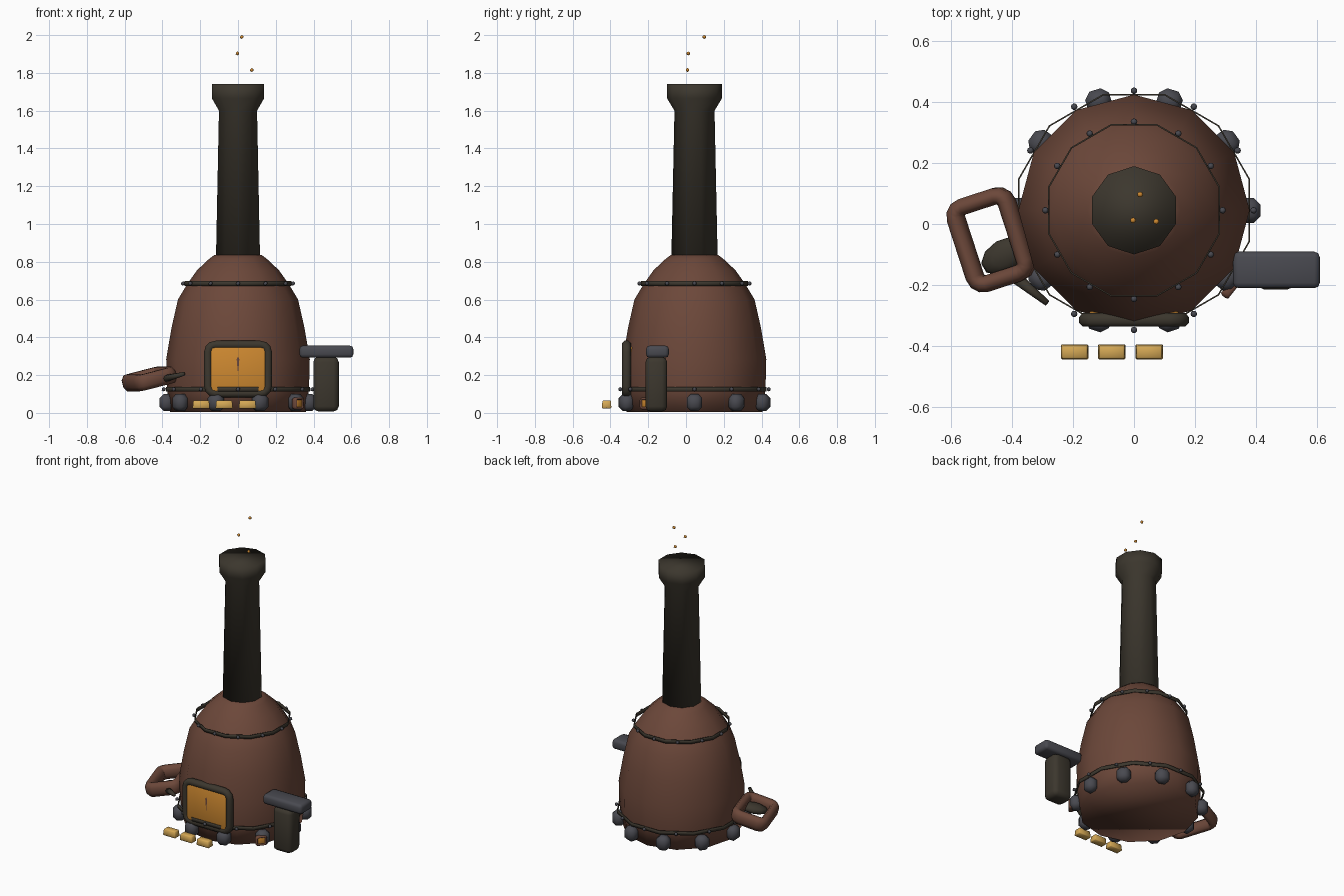
import bpy, bmesh, math
from math import pi, cos, sin
from mathutils import Vector, Matrix

if "Cube" in bpy.data.objects:
    bpy.data.objects.remove(bpy.data.objects["Cube"])

CY = 0.045  # depth of the furnace axis


def material(name, rgb):
    m = bpy.data.materials.new(name)
    m.diffuse_color = (*rgb, 1)
    m.use_nodes = True
    m.node_tree.nodes["Principled BSDF"].inputs["Base Color"].default_value = m.diffuse_color
    return m


BRICK = material("fired_brick", (0.150, 0.064, 0.042))
IRON = material("sooty_iron", (0.045, 0.038, 0.027))
STONE = material("grey_stone", (0.066, 0.067, 0.080))
GLOW = material("glowing_orange", (0.62, 0.25, 0.03))
GOLD = material("pale_gold", (0.66, 0.39, 0.09))


def finish(name, bm, mat, loc=(0, 0, 0), rot=(0, 0, 0)):
    bmesh.ops.recalc_face_normals(bm, faces=bm.faces)
    for f in bm.faces:
        f.smooth = True
    me = bpy.data.meshes.new(name)
    bm.to_mesh(me)
    bm.free()
    me.materials.append(mat)
    ob = bpy.data.objects.new(name, me)
    ob.location, ob.rotation_euler = loc, rot
    bpy.context.collection.objects.link(ob)
    return ob


def lathe(name, profile, sides, start, mat, caps=True):
    bm = bmesh.new()
    rings = [[bm.verts.new((r * cos(start + 2 * pi * i / sides),
                            r * sin(start + 2 * pi * i / sides), z))
              for i in range(sides)] for r, z in profile]
    for a, b in zip(rings, rings[1:]):
        for i in range(sides):
            j = (i + 1) % sides
            bm.faces.new((a[i], a[j], b[j], b[i]))
    if caps:
        bm.faces.new(rings[0])
        bm.faces.new(rings[-1])
    return finish(name, bm, mat, (0, CY, 0))


def block(name, size, bevel, mat, loc, rot=(0, 0, 0), taper=1.0, segs=2):
    bm = bmesh.new()
    bmesh.ops.create_cube(bm, size=1)
    for v in bm.verts:
        k = taper if v.co.z > 0 else 1
        v.co = Vector((v.co.x * size[0] * k, v.co.y * size[1] * k, v.co.z * size[2]))
    if bevel:
        bmesh.ops.bevel(bm, geom=bm.edges[:], offset=bevel, segments=segs,
                        profile=0.5, affect='EDGES')
    return finish(name, bm, mat, loc, rot)


def rounded_frame(name, w, h, corner, band, depth, mat, loc, rot):
    """Rounded rectangular ring (half sizes w, h) with a softened section."""
    c, d = band * 0.28, depth * 0.28
    section = [(0, depth / 2 - d), (-c, depth / 2), (c - band, depth / 2),
               (-band, depth / 2 - d)]
    section += [(s, -z) for s, z in reversed(section)]
    bm = bmesh.new()
    rings = []
    for q, (sx, sy) in enumerate([(1, 1), (-1, 1), (-1, -1), (1, -1)]):
        for k in range(4):
            a = q * pi / 2 + k * pi / 6
            rings.append([bm.verts.new((sx * (w - corner) + (corner + s) * cos(a),
                                        sy * (h - corner) + (corner + s) * sin(a), z))
                          for s, z in section])
    for i, a in enumerate(rings):
        b = rings[(i + 1) % len(rings)]
        for k in range(8):
            m = (k + 1) % 8
            bm.faces.new((a[k], a[m], b[m], b[k]))
    return finish(name, bm, mat, loc, rot)


def bead(name, r, mat, loc):
    bm = bmesh.new()
    bmesh.ops.create_icosphere(bm, subdivisions=1, radius=r)
    return finish(name, bm, mat, loc)


# Furnace dome and chimney
lathe("furnace_body", [(0.36, 0.005), (0.376, 0.13), (0.38, 0.285), (0.352, 0.45),
                       (0.318, 0.60), (0.27, 0.68), (0.217, 0.755),
                       (0.153, 0.815), (0.125, 0.836)], 12, pi / 2, BRICK)
lathe("chimney", [(0.123, 0.80), (0.106, 1.60), (0.145, 1.665), (0.145, 1.742)],
      10, pi / 2, IRON)

# Iron bands with rivets
for label, r, z in (("lower", 0.395, 0.125), ("upper", 0.293, 0.685)):
    band = lathe(label + "_band", [(r, z - 0.012), (r, z + 0.012)], 12, pi / 12,
                 IRON, caps=False)
    wall = band.modifiers.new("thickness", 'SOLIDIFY')
    wall.thickness = 0.005
    for i in range(12):
        a = i * pi / 6
        bead(label + "_rivet", 0.012, STONE,
             ((r - 0.002) * cos(a), CY + (r - 0.002) * sin(a), z))

# Foundation stones around the base
for i in range(10):
    a = i * pi / 5
    block("foundation_stone", (0.075, 0.082, 0.09), 0.022, STONE,
          (0.378 * cos(a), CY + 0.378 * sin(a), 0.055), (0, 0, a), segs=1)

# Fire door: iron surround and glowing panel
rounded_frame("door_frame", 0.18, 0.15, 0.06, 0.042, 0.045, IRON,
              (0, -0.315, 0.232), (pi / 2, 0, 0))
block("door_glow", (0.295, 0.05, 0.25), 0.012, GLOW, (0, -0.308, 0.228))

# Tap hole at the front right
tap = math.radians(-39)
for name, r in (("tap_hole_rim", 0.408), ("tap_glow", 0.404)):
    pos = (r * cos(tap), CY + r * sin(tap), 0.05)
    if name == "tap_hole_rim":
        rounded_frame(name, 0.035, 0.032, 0.016, 0.014, 0.03, BRICK, pos,
                      (pi / 2, 0, tap + pi / 2))
    else:
        block(name, (0.03, 0.045, 0.04), 0.005, GLOW, pos, (0, 0, tap))

# Anvil on its stand
block("anvil_stand", (0.135, 0.115, 0.29), 0.028, IRON, (0.466, -0.157, 0.152))
block("anvil_top", (0.285, 0.12, 0.064), 0.018, STONE, (0.468, -0.151, 0.324))

# Tilted bellows frame with its leather pad and nozzle
tilt = (0, math.radians(-14), math.radians(18))
rounded_frame("bellows_frame", 0.118, 0.16, 0.06, 0.055, 0.085, BRICK,
              (-0.47, -0.052, 0.18), tilt)
bm = bmesh.new()
bmesh.ops.create_uvsphere(bm, u_segments=10, v_segments=6, radius=1)
bmesh.ops.scale(bm, vec=(0.085, 0.055, 0.03), verts=bm.verts)
finish("bellows_pad", bm, IRON, (-0.425, -0.105, 0.172), (0, -0.2, math.radians(30)))
start, end = Vector((-0.39, -0.175, 0.18)), Vector((-0.285, -0.26, 0.207))
bm = bmesh.new()
bmesh.ops.create_cone(bm, cap_ends=True, segments=8, radius1=0.02, radius2=0.010,
                      depth=(end - start).length)
finish("bellows_nozzle", bm, IRON, (start + end) / 2,
       (end - start).to_track_quat('Z', 'Y').to_euler())

# Cast ingots in front of the door
for x in (-0.195, -0.073, 0.05):
    block("ingot", (0.092, 0.05, 0.042), 0.004, GOLD, (x, -0.42, 0.045),
          taper=0.9, segs=1)

# Sparks above the chimney
for pos in ((0.02, 0.097, 1.99), (-0.003, 0.012, 1.903), (0.073, 0.008, 1.815)):
    bead("spark", 0.0105, GLOW, pos)
